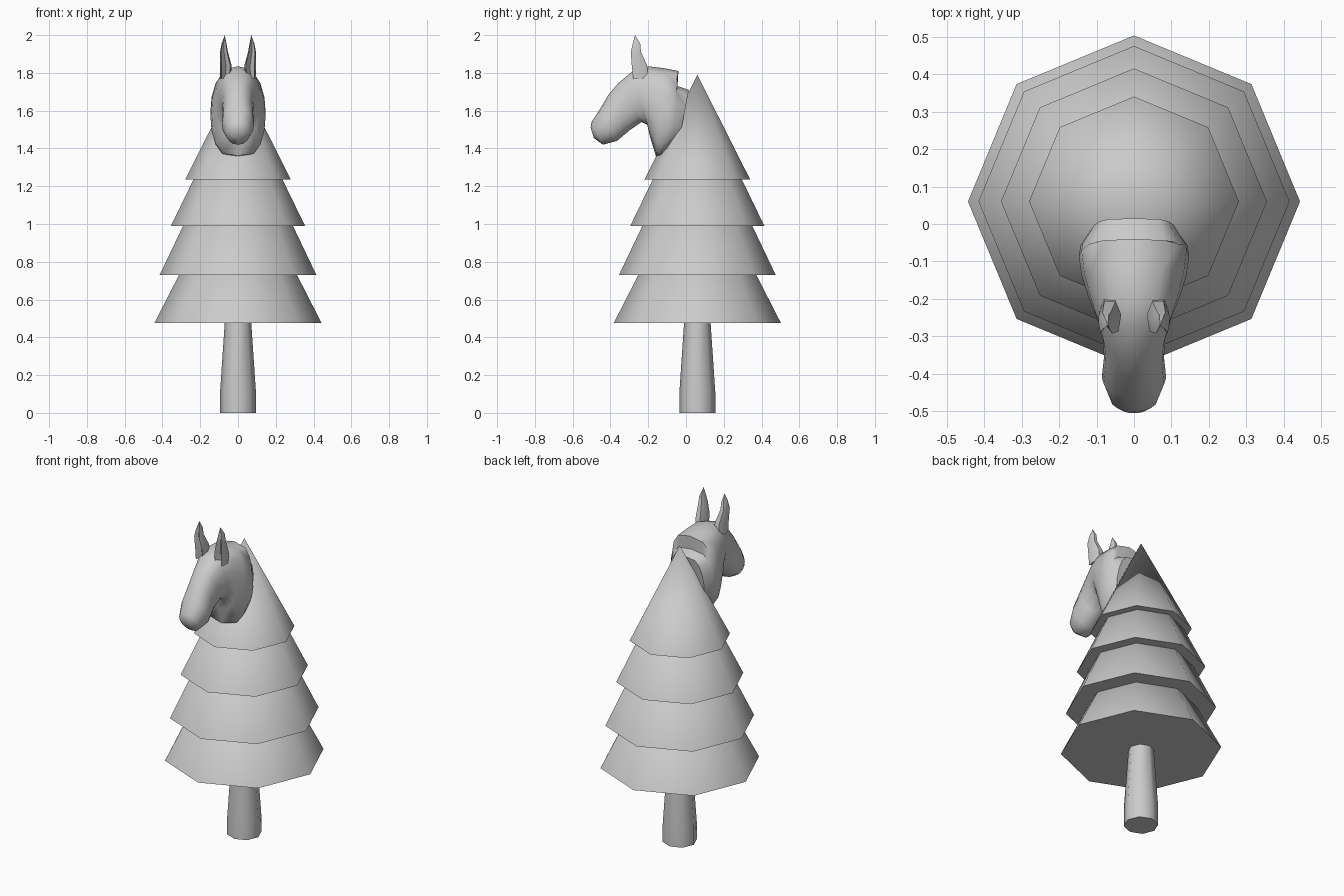
import bpy, bmesh, math
from mathutils import Vector

if "Cube" in bpy.data.objects:
    bpy.data.objects.remove(bpy.data.objects["Cube"])

CY = 0.06  # tree axis in y


def loft(name, rings, angle=60):
    """Skin closed rings (a one-point ring is an apex), cap open ends."""
    bm = bmesh.new()
    vr = [[bm.verts.new(p) for p in r] for r in rings]
    for a, b in zip(vr, vr[1:]):
        n = max(len(a), len(b))
        for i in range(n):
            j = (i + 1) % n
            if len(b) == 1:
                bm.faces.new((a[i], a[j], b[0]))
            elif len(a) == 1:
                bm.faces.new((a[0], b[j], b[i]))
            else:
                bm.faces.new((a[i], a[j], b[j], b[i]))
    for r in (vr[0], vr[-1]):
        if len(r) > 2:
            bm.faces.new(r)
    bmesh.ops.recalc_face_normals(bm, faces=bm.faces)
    me = bpy.data.meshes.new(name)
    bm.to_mesh(me)
    bm.free()
    ob = bpy.data.objects.new(name, me)
    bpy.context.collection.objects.link(ob)
    bpy.ops.object.select_all(action='DESELECT')
    ob.select_set(True)
    bpy.context.view_layer.objects.active = ob
    bpy.ops.object.shade_smooth_by_angle(angle=math.radians(angle))
    return ob


def octagon(r, z):
    return [Vector((r * math.cos(i * math.pi / 4), CY + r * math.sin(i * math.pi / 4), z))
            for i in range(8)]


# Trunk
loft("trunk", [octagon(0.095, 0), octagon(0.095, 0.11), octagon(0.07, 0.48)])

# Foliage tiers: base height, radius, apex height
for k, (z, r, top) in enumerate([(0.475, 0.443, 1.34), (0.73, 0.415, 1.60),
                                 (0.99, 0.355, 1.72), (1.235, 0.28, 1.79)]):
    loft(f"foliage_tier_{k + 1}", [octagon(r, z), [Vector((0, CY, top))]])


# Horse head and neck: top (y, z), bottom (y, z), half width, squareness
def section(ty, tz, by, bz, w, e, n=16):
    pts = []
    for i in range(n):
        t = 2 * math.pi * i / n
        s, c = math.sin(t), math.cos(t)
        f = (1 - c) / 2
        x = w * math.copysign(abs(s) ** e, s) if abs(s) > 1e-6 else 0
        pts.append(Vector((x, ty + (by - ty) * f, tz + (bz - tz) * f)))
    return pts


head = [
    (-0.505, 1.51, -0.488, 1.455, 0.03, 1.0),
    (-0.50, 1.54, -0.44, 1.42, 0.062, 0.9),
    (-0.455, 1.61, -0.365, 1.44, 0.086, 0.85),
    (-0.41, 1.685, -0.30, 1.495, 0.08, 0.85),
    (-0.36, 1.745, -0.235, 1.54, 0.084, 0.8),
    (-0.28, 1.81, -0.205, 1.525, 0.102, 0.75),
    (-0.20, 1.835, -0.19, 1.46, 0.122, 0.7),
    (-0.115, 1.825, -0.16, 1.36, 0.14, 0.65),
    (-0.04, 1.81, -0.135, 1.355, 0.147, 0.6),
    (-0.045, 1.73, -0.07, 1.42, 0.143, 0.55),
    (0.015, 1.71, -0.04, 1.42, 0.11, 0.5),
]
loft("horse_head", [section(*h) for h in head], 50)

# Ears: centre x, y, z, half width, half depth; front is hollowed
EAR = [(0, -0.35), (0.75, -1), (1, 0), (0.5, 0.8), (-0.5, 0.8), (-1, 0), (-0.75, -1)]
ear = [(0.066, -0.235, 1.77, 0.028, 0.045), (0.064, -0.242, 1.84, 0.030, 0.045),
       (0.074, -0.262, 1.91, 0.021, 0.030), (0.074, -0.260, 1.955, 0.013, 0.022)]
for side, label in ((1, "right"), (-1, "left")):
    rings = [[Vector((side * (x + a * w), y + b * d, z)) for a, b in EAR]
             for x, y, z, w, d in ear]
    loft(f"{label}_ear", rings + [[Vector((side * 0.07, -0.27, 2.0))]])
